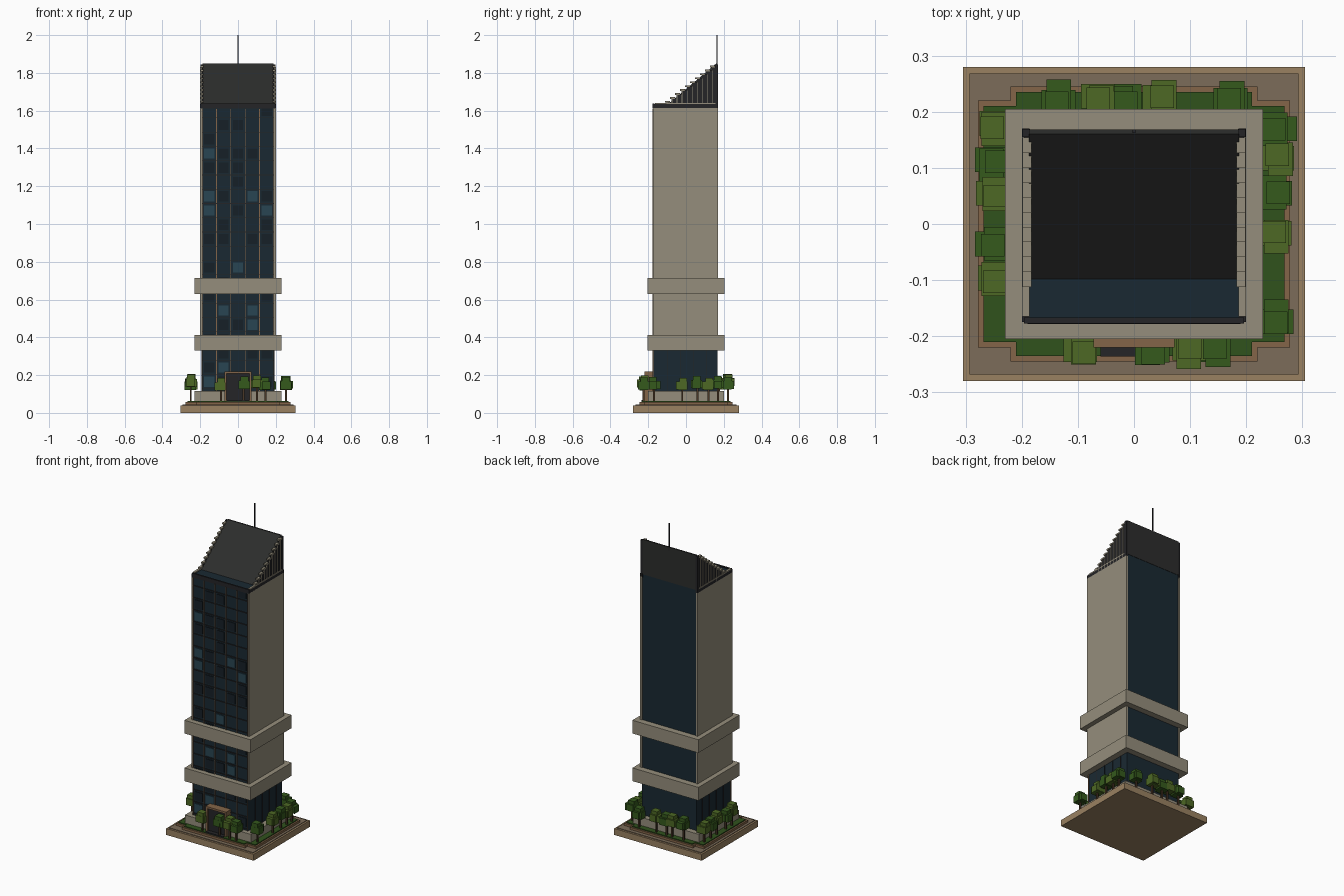
import bpy, bmesh, random
from mathutils import Matrix, Vector

if "Cube" in bpy.data.objects:
    bpy.data.objects.remove(bpy.data.objects["Cube"])

random.seed(4)


def mat(name, r, g, b):
    m = bpy.data.materials.new(name)
    m.diffuse_color = (r, g, b, 1)
    m.use_nodes = True
    m.node_tree.nodes["Principled BSDF"].inputs["Base Color"].default_value = m.diffuse_color
    return m


BEIGE = mat("stone", 0.30, 0.27, 0.20)
TAN = mat("tan", 0.32, 0.22, 0.12)
PAVE = mat("paving", 0.20, 0.15, 0.10)
BROWN = mat("brown", 0.23, 0.13, 0.065)
GLASS = mat("glass", 0.010, 0.022, 0.032)
LIT = mat("light_glass", 0.022, 0.06, 0.085)
DIM = mat("dim_glass", 0.008, 0.014, 0.02)
DARK = mat("dark_metal", 0.018, 0.018, 0.02)
ROOF = mat("roof", 0.025, 0.026, 0.025)
LAWN = mat("lawn", 0.03, 0.085, 0.012)
LEAF = mat("leaf", 0.035, 0.10, 0.012)
LEAF2 = mat("light_leaf", 0.075, 0.14, 0.018)
BARK = mat("bark", 0.07, 0.04, 0.02)


def finish(name, bm, m):
    me = bpy.data.meshes.new(name)
    bm.to_mesh(me)
    bm.free()
    me.materials.append(m)
    ob = bpy.data.objects.new(name, me)
    bpy.context.collection.objects.link(ob)
    return ob


def boxes(name, items, m):
    """One object from boxes given as (x0, x1, y0, y1, z0, z1)."""
    bm = bmesh.new()
    for x0, x1, y0, y1, z0, z1 in items:
        t = Matrix.Translation(((x0 + x1) / 2, (y0 + y1) / 2, (z0 + z1) / 2))
        bmesh.ops.create_cube(bm, size=1, matrix=t @ Matrix.Diagonal((x1 - x0, y1 - y0, z1 - z0, 1)))
    return finish(name, bm, m)


def slab(hx, hy, z0, z1):
    return (-hx, hx, -hy, hy, z0, z1)


def prism(name, pts, lo, hi, m, axis):
    """Extrude a 2D outline along x (points are y,z) or z (points are x,y)."""
    bm = bmesh.new()
    co = (lambda p: (lo, *p)) if axis == "x" else (lambda p: (*p, lo))
    f = bm.faces.new([bm.verts.new(co(p)) for p in pts])
    r = bmesh.ops.extrude_face_region(bm, geom=[f])
    d = Vector((hi - lo, 0, 0)) if axis == "x" else Vector((0, 0, hi - lo))
    bmesh.ops.translate(bm, vec=d, verts=[v for v in r["geom"] if isinstance(v, bmesh.types.BMVert)])
    bmesh.ops.recalc_face_normals(bm, faces=bm.faces)
    return finish(name, bm, m)


def notched(ax, ay, bx, by):
    """Rectangle outline with square notches cut from the corners."""
    q = [(ax, by), (bx, by), (bx, ay)]
    return (q + [(-x, y) for x, y in reversed(q)] + [(-x, -y) for x, y in q]
            + [(x, -y) for x, y in reversed(q)])


# Stepped base and garden
boxes("base", [slab(0.305, 0.28, 0, 0.04)], TAN)
boxes("paving", [slab(0.293, 0.268, 0.04, 0.044)], PAVE)
prism("garden_curb", notched(0.278, 0.245, 0.22, 0.22), 0.044, 0.058, BROWN, "z")
prism("lawn", notched(0.268, 0.235, 0.21, 0.21), 0.058, 0.064, LAWN, "z")
boxes("podium", [(-0.23, -0.07, -0.2, 0.2, 0.06, 0.115), (0.07, 0.23, -0.2, 0.2, 0.06, 0.115),
                 (-0.07, 0.07, -0.165, 0.2, 0.06, 0.115)], BEIGE)

# Glass tower, side walls and projecting bands
X, YF, YB = 0.19, -0.172, 0.166
boxes("tower_glass", [(-X, X, YF, YB, 0.06, 1.632)], GLASS)
boxes("side_walls", [(s * 0.194 - 0.006, s * 0.194 + 0.006, -0.175, 0.17, 0.36, 1.615)
                     for s in (-1, 1)], BEIGE)
boxes("stone_bands", [slab(0.23, 0.205, z, z + 0.083) for z in (0.33, 0.63)], BEIGE)
boxes("top_edge", [(-0.196, 0.196, -0.177, -0.167, 1.612, 1.638)]
      + [(s * 0.193 - 0.007, s * 0.193 + 0.007, -0.175, 0.17, 1.612, 1.634) for s in (-1, 1)], DARK)
boxes("roof_edge_strips", [(s * 0.193 - 0.007, s * 0.193 + 0.007, -0.165, 0.155, 1.634, 1.64)
                           for s in (-1, 1)], BEIGE)

# Window panes on the front, with a grid of mullions
W, H = 0.076, 0.0755
lit = {(-2, 16), (-2, 13), (1, 13), (2, 12), (-2, 12), (0, 8), (-1, 5), (1, 5), (1, 4), (-1, 1), (-2, 0)}
groups = {True: [], False: []}
for row in range(20):
    for col in range(-2, 3):
        is_lit = (col, row) in lit
        if is_lit or random.random() < 0.35:
            x, z = col * W, 0.165 + row * H
            groups[is_lit].append((x - 0.027, x + 0.027, YF - 0.004, YF + 0.005, z - 0.027, z + 0.027))
boxes("light_windows", groups[True], LIT)
boxes("dim_windows", groups[False], DIM)
boxes("front_mullions", [(x - 0.0015, x + 0.0015, YF - 0.005, YF, 0.115, 1.61)
                         for x in [(i - 2.5) * W for i in range(6)]], BROWN)
boxes("floor_lines", [(-X, X, YF - 0.006, YF, 0.127 + i * H - 0.0015, 0.127 + i * H + 0.0015)
                      for i in range(20)], DARK)
boxes("ground_side_mullions", [(s * 0.191 - 0.002, s * 0.191 + 0.002, y - 0.0015, y + 0.0015, 0.115, 0.335)
                               for s in (-1, 1) for y in (-0.1, -0.03, 0.04, 0.11)], DARK)

# Entrance
boxes("entrance_frame", [(-0.072, -0.06, -0.22, -0.165, 0.06, 0.22), (0.06, 0.072, -0.22, -0.165, 0.06, 0.22),
                         (-0.072, 0.072, -0.22, -0.165, 0.208, 0.22)], BROWN)
boxes("entrance_door", [(-0.06, 0.06, -0.21, -0.165, 0.06, 0.208)], DARK)
boxes("doorstep", [(-0.06, 0.06, -0.236, -0.205, 0.06, 0.068)], DARK)

# Sloped crown with stepped fins on both sides
prism("sloped_roof", [(-0.1, 1.63), (YB + 0.002, 1.63), (YB + 0.002, 1.85), (0.16, 1.85)],
      -0.187, 0.187, ROOF, "x")
blocks, fins = [], []
for i in range(10):
    y, z = -0.1 + i * 0.0265, 1.645 + i * 0.0208
    for s in (-1, 1):
        c = s * 0.191
        blocks.append((c - 0.005, c + 0.005, y, y + 0.0275, 1.63, z))
        fins.append((c - 0.008, c + 0.008, y - 0.012, y + 0.016, z - 0.003, z + 0.006))
        fins.append((s * 0.197 - 0.003, s * 0.197 + 0.003, y - 0.002, y + 0.002, 1.60, z))
for s in (-1, 1):
    blocks.append((s * 0.192 - 0.007, s * 0.192 + 0.007, 0.155, 0.169, 1.61, 1.845))
boxes("crown_steps", blocks, DARK)
boxes("crown_fins", fins, BEIGE)
boxes("antenna", [(-0.003, 0.003, 0.162, 0.168, 1.83, 2.0)], DARK)

# Blocky trees around the garden
spots = [(0.255, y) for y in (-0.17, -0.02, 0.06, 0.12, 0.17)]
spots += [(-0.25, y) for y in (0.175, 0.11, 0.05, -0.04, -0.1)]
spots += [(x, 0.222) for x in (-0.14, -0.06, -0.02, 0.05, 0.17)]
spots += [(x, -0.225) for x in (-0.09, 0.03, 0.1, 0.145)]
trunks, crowns = [], {0: [], 1: []}
for k, (x, y) in enumerate(spots):
    h = random.uniform(0.14, 0.162)
    trunks.append((x - 0.005, x + 0.005, y - 0.005, y + 0.005, 0.06, h))
    for rx, ry, rz, dz in ((0.03, 0.022, 0.021, 0), (0.022, 0.03, 0.021, 0.003), (0.021, 0.02, 0.02, 0.025)):
        cx, cy = x + random.uniform(-0.006, 0.006), y + random.uniform(-0.006, 0.006)
        crowns[k % 2].append((cx - rx, cx + rx, cy - ry, cy + ry, h + dz - rz, h + dz + rz))
boxes("tree_trunks", trunks, BARK)
boxes("dark_foliage", crowns[0], LEAF)
boxes("light_foliage", crowns[1], LEAF2)
